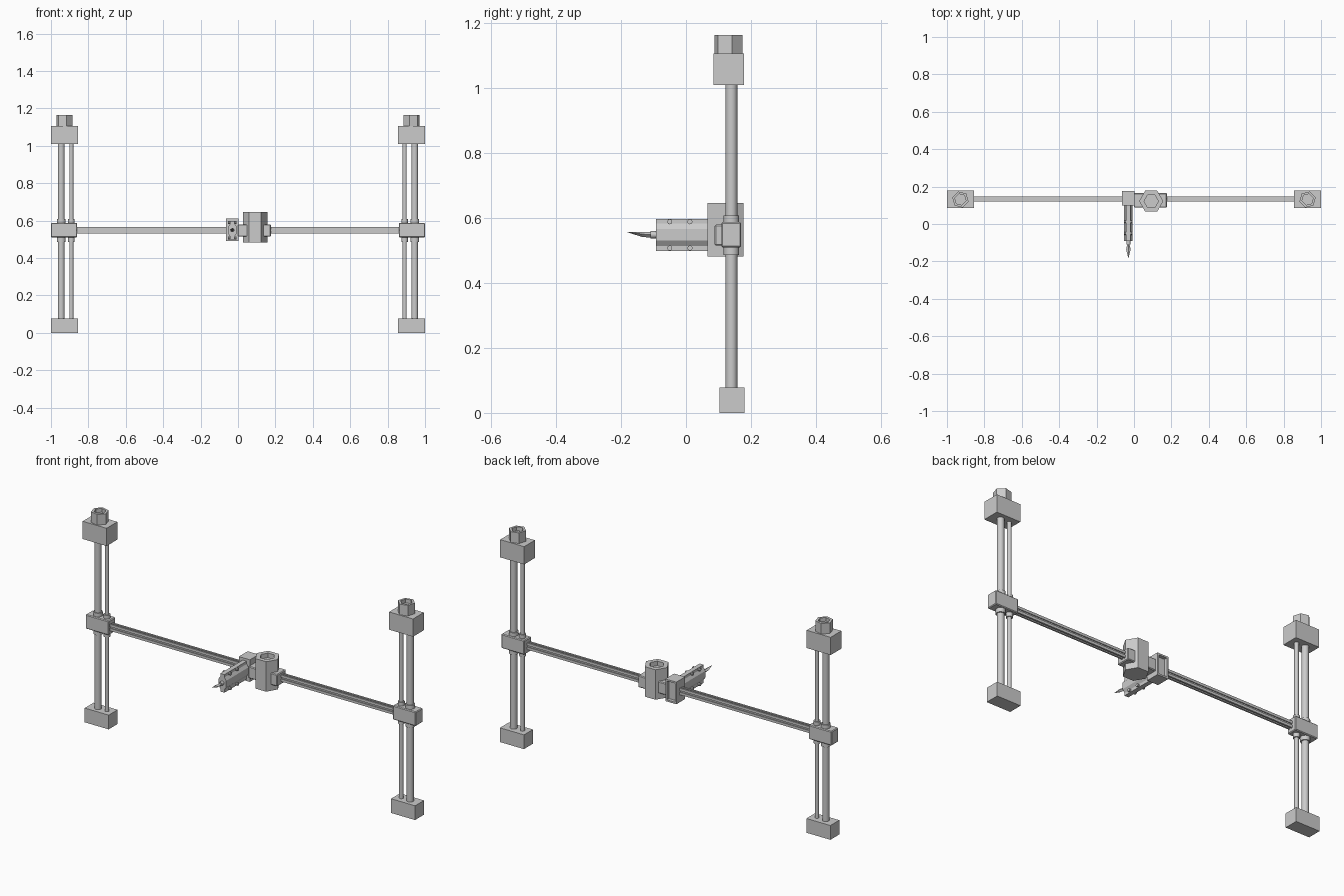
import bpy, bmesh, math
from mathutils import Matrix, Vector

if "Cube" in bpy.data.objects:
    bpy.data.objects.remove(bpy.data.objects["Cube"])


def finish(bm, name, mirror=False, smooth=False):
    bmesh.ops.recalc_face_normals(bm, faces=bm.faces)
    me = bpy.data.meshes.new(name)
    bm.to_mesh(me)
    bm.free()
    ob = bpy.data.objects.new(name, me)
    bpy.context.collection.objects.link(ob)
    if mirror:
        ob.modifiers.new("Mirror", 'MIRROR').use_mirror_merge = False
    if smooth:
        bpy.ops.object.select_all(action='DESELECT')
        ob.select_set(True)
        bpy.context.view_layer.objects.active = ob
        bpy.ops.object.shade_smooth_by_angle(angle=math.radians(35))
    return ob


def recess(bm, direction, rim, depth):
    # Sink a pocket into the face looking along direction
    bm.normal_update()
    f = max(bm.faces, key=lambda f: f.normal.dot(Vector(direction)))
    bmesh.ops.inset_region(bm, faces=[f], thickness=rim)
    new = bmesh.ops.extrude_discrete_faces(bm, faces=[f])['faces']
    bmesh.ops.translate(bm, verts=new[0].verts, vec=Vector(direction) * -depth)


def box(name, x, y, z, mirror=False, bevel=0, pocket=None):
    bm = bmesh.new()
    size = (x[1] - x[0], y[1] - y[0], z[1] - z[0])
    mid = ((x[0] + x[1]) / 2, (y[0] + y[1]) / 2, (z[0] + z[1]) / 2)
    bmesh.ops.create_cube(bm, size=1, matrix=Matrix.Translation(mid) @ Matrix.Diagonal((*size, 1)))
    if pocket:
        recess(bm, *pocket)
    if bevel:
        bmesh.ops.bevel(bm, geom=bm.edges[:], offset=bevel, segments=1, affect='EDGES')
    return finish(bm, name, mirror)


def rod(name, p, q, r, sides=20, r2=None, spin=0, mirror=False, pocket=None):
    p, q = Vector(p), Vector(q)
    d = q - p
    rot = d.to_track_quat('Z', 'Y').to_matrix().to_4x4()
    m = Matrix.Translation((p + q) / 2) @ rot @ Matrix.Rotation(math.radians(spin), 4, 'Z')
    bm = bmesh.new()
    bmesh.ops.create_cone(bm, cap_ends=True, segments=sides, radius1=r,
                          radius2=r if r2 is None else r2, depth=d.length, matrix=m)
    if pocket:
        recess(bm, *pocket)
    return finish(bm, name, mirror, smooth=sides > 8)


def prism(name, pts, axis, a, b):
    # Extrude a profile along x (points are y, z) or y (points are x, z)
    bm = bmesh.new()
    vs = [bm.verts.new((a, u, v) if axis == 'x' else (u, a, v)) for u, v in pts]
    f = bm.faces.new(vs)
    ext = bmesh.ops.extrude_face_region(bm, geom=[f])['geom']
    vec = (b - a, 0, 0) if axis == 'x' else (0, b - a, 0)
    bmesh.ops.translate(bm, verts=[g for g in ext if isinstance(g, bmesh.types.BMVert)], vec=vec)
    return finish(bm, name)


# Towers (mirrored): end blocks, motor, guide rods
X = (0.855, 1.0)
box("tower_base", X, (0.103, 0.18), (0, 0.078), True)
box("tower_head", X, (0.085, 0.178), (1.01, 1.107), True)
rod("tower_motor", (0.928, 0.131, 1.107), (0.928, 0.131, 1.165), 0.0445, 6, spin=44,
    mirror=True, pocket=((0, 0, 1), 0.014, 0.02))
rods = (("main_column", 0.945, 0.018, 0.024), ("guide_rod", 0.891, 0.011, 0.017))
for name, x, r, collar in rods:
    rod(name, (x, 0.14, 0.07), (x, 0.14, 1.02), r, mirror=True)
    rod(name + "_collar", (x, 0.14, 0.487), (x, 0.14, 0.608), collar, mirror=True)

# Sliding carriages at both ends of the crossbeam
box("carriage", (0.86, 1.0), (0.109, 0.17), (0.51, 0.588), True, bevel=0.004)

# Grooved crossbeam
y0, z0 = 0.134, 0.549
quarter = [(0.013, 0.004), (0.013, 0.018), (0.004, 0.018), (0.004, 0.012)]
quarter = [(0.007, 0.005)] + quarter
outline = (quarter + [(-u, v) for u, v in reversed(quarter)]
           + [(-u, -v) for u, v in quarter] + [(u, -v) for u, v in reversed(quarter)])
prism("crossbeam", [(y0 + u, z0 + v) for u, v in outline], 'x', -0.87, 0.87)

# Travelling motor with its bracket
rod("travel_motor", (0.092, 0.122, 0.482), (0.092, 0.122, 0.646), 0.0645, 6, spin=30,
    pocket=((0, 0, 1), 0.026, 0.025))
box("motor_bracket", (0.0, 0.176), (0.088, 0.165), (0.515, 0.58), bevel=0.004)

# Tool holder with a pocket in its back
box("tool_holder", (-0.065, 0.002), (0.1, 0.176), (0.49, 0.611),
    pocket=((0, 1, 0), 0.013, 0.018))

# Tool body: faceted barrel with clamp flanges and bolts
cx, cz = -0.03, 0.549
half = [(0.010, 0.037), (0.023, 0.018), (0.023, -0.018), (0.010, -0.037)]
prof = half + [(-u, v) for u, v in reversed(half)]
prism("tool_barrel", [(cx + u, cz + v) for u, v in prof], 'y', -0.092, 0.105)
for label, z in (("upper", (0.58, 0.598)), ("lower", (0.499, 0.517))):
    box(label + "_flange", (cx - 0.012, cx + 0.012), (-0.092, 0.105), z)
    zc = sum(z) / 2
    for i, y in enumerate((-0.05, 0.012)):
        rod(f"{label}_bolt_{i}", (cx - 0.023, y, zc), (cx + 0.023, y, zc), 0.008, 10)

# Nozzle and pointed blade
rod("nozzle", (cx, -0.11, cz), (cx, -0.09, cz), 0.011, 12)
bm = bmesh.new()
loop = [bm.verts.new(p) for p in ((cx - 0.006, -0.108, cz), (cx, -0.108, cz + 0.009),
                                  (cx + 0.006, -0.108, cz), (cx, -0.108, cz - 0.009))]
mid = [bm.verts.new(p) for p in ((cx - 0.012, -0.135, cz + 0.002), (cx, -0.135, cz + 0.008),
                                 (cx + 0.012, -0.135, cz + 0.002), (cx, -0.135, cz - 0.007))]
tip = bm.verts.new((cx, -0.185, cz + 0.009))
bm.faces.new(loop)
for i in range(4):
    j = (i + 1) % 4
    bm.faces.new((loop[i], loop[j], mid[j], mid[i]))
    bm.faces.new((mid[i], mid[j], tip))
finish(bm, "blade_tip")
